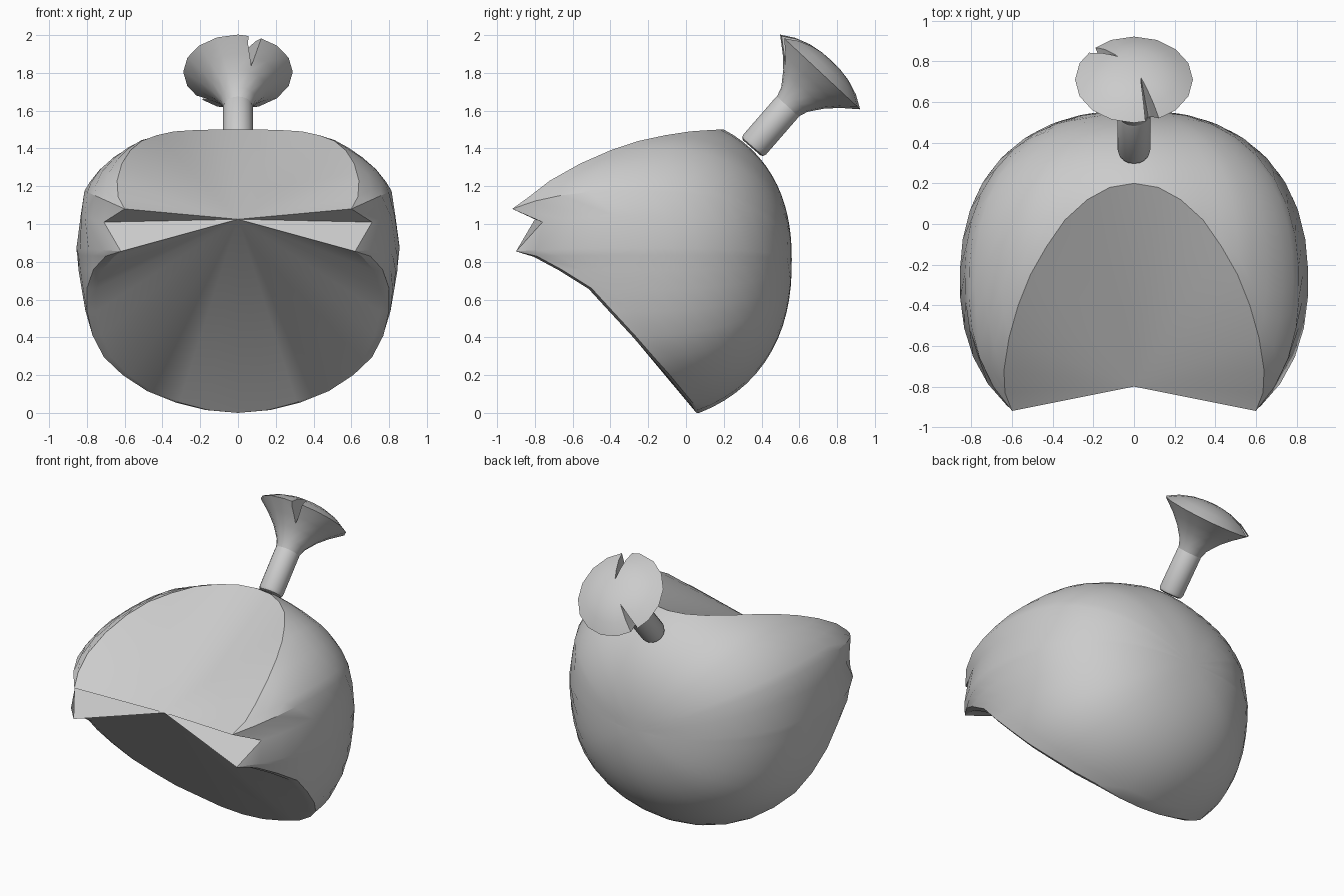
import bpy, bmesh, math
from mathutils import Vector, Matrix

if "Cube" in bpy.data.objects:
    bpy.data.objects.remove(bpy.data.objects["Cube"])

grey = bpy.data.materials.new("light_grey")
grey.use_nodes = True
grey.diffuse_color = (0.6, 0.6, 0.6, 1)
grey.node_tree.nodes["Principled BSDF"].inputs["Base Color"].default_value = (0.6, 0.6, 0.6, 1)


def finish(bm, name, matrix=None):
    """Turn a bmesh into a grey object."""
    bmesh.ops.recalc_face_normals(bm, faces=bm.faces[:])
    mesh = bpy.data.meshes.new(name)
    bm.to_mesh(mesh)
    bm.free()
    obj = bpy.data.objects.new(name, mesh)
    bpy.context.collection.objects.link(obj)
    mesh.materials.append(grey)
    if matrix:
        obj.matrix_world = matrix
    return obj


def smooth(obj, degrees):
    bpy.ops.object.select_all(action='DESELECT')
    obj.select_set(True)
    bpy.context.view_layer.objects.active = obj
    bpy.ops.object.shade_smooth_by_angle(angle=math.radians(degrees))


def bridge(bm, a, b):
    n = len(a)
    for i in range(n):
        j = (i + 1) % n
        corners = list(dict.fromkeys((a[i], a[j], b[j], b[i])))
        if len(corners) > 2:
            bm.faces.new(corners)


def lathe(bm, profile, sides):
    """Revolve (radius, height) points about z; radius 0 makes a tip."""
    rings = []
    for r, z in profile:
        if r == 0:
            rings.append([bm.verts.new((0, 0, z))] * sides)
        else:
            rings.append([bm.verts.new((r * math.cos(math.tau * i / sides),
                                        r * math.sin(math.tau * i / sides), z))
                          for i in range(sides)])
    for a, b in zip(rings, rings[1:]):
        bridge(bm, a, b)


# Rounded body: one half of its front rim, from top centre to bottom centre
top_rim = [(0, .20, 1.5), (.12, .18, 1.5), (.23, .12, 1.497), (.34, .02, 1.49),
           (.43, -.11, 1.47), (.51, -.25, 1.44), (.57, -.40, 1.39), (.615, -.56, 1.32),
           (.64, -.72, 1.23), (.635, -.83, 1.145), (.6, -.92, 1.08)]
notch = [(.71, -.76, 1.01)]
low_rim = [(.62, -.9, .855), (.70, -.79, .83), (.765, -.66, .76), (.80, -.50, .66),
           (.80, -.39, .54), (.77, -.27, .41), (.71, -.17, .295), (.61, -.085, .2),
           (.48, -.015, .115), (.33, .035, .055), (.17, .06, .015), (0, .07, 0)]
half = top_rim + notch + low_rim
rim = half + [(-x, y, z) for x, y, z in half[-2:0:-1]]
center = Vector((0, -.26, .81))
axes = (.85, .82, .82)
POWER = 2.3


def ball_radius(d):
    return sum((abs(c) / a) ** POWER for c, a in zip(d, axes)) ** (-1 / POWER)


bm = bmesh.new()
STEPS = 14
rings = []
for step in range(STEPS):
    t = step / STEPS
    ring = []
    for p in rim:
        v = Vector(p) - center
        d = v.normalized()
        swell = v.length / ball_radius(d)
        around = math.atan2(d.z, d.x)
        polar = math.acos(d.y) * (1 - t)
        d = Vector((math.sin(polar) * math.cos(around), math.cos(polar),
                    math.sin(polar) * math.sin(around)))
        ring.append(bm.verts.new(center + d * ball_radius(d) * (1 + (swell - 1) * (1 - t) ** 2)))
    rings.append(ring)
rings.append([bm.verts.new(center + Vector((0, axes[1], 0)))] * len(rim))
for a, b in zip(rings, rings[1:]):
    bridge(bm, a, b)

# Narrow lip inside the lower rim, then front faces meeting in the middle
first = len(top_rim) + len(notch)
last = len(rim) - first
inner = list(rings[0])
for i in range(first + 1, last):
    x, y, z = rim[i]
    inner[i] = bm.verts.new((x * .94, y - .015, z - .004 * (z > .1)))
bridge_pairs = range(first, last)
for i in bridge_pairs:
    corners = list(dict.fromkeys((rings[0][i], rings[0][i + 1], inner[i + 1], inner[i])))
    if len(corners) > 2:
        bm.faces.new(corners)
middle = bm.verts.new((0, -.8, 1.025))
for i in range(len(rim)):
    bm.faces.new((inner[i], inner[(i + 1) % len(rim)], middle))
smooth(finish(bm, "rounded_body"), 30)

# Pin
tilt = Matrix.Rotation(-math.radians(41), 4, 'X')
bm = bmesh.new()
lathe(bm, [(0, -.155), (.06, -.155), (.074, -.148), (.08, -.13),
           (.08, .13), (.074, .148), (.06, .155), (0, .155)], 16)
smooth(finish(bm, "tilted_pin", Matrix.Translation((0, .45, 1.52)) @ tilt), 40)

# Flared knob with a domed cap
place = Matrix.Translation((0, .71, 1.805)) @ Matrix.Rotation(-math.radians(43), 4, 'X')
bm = bmesh.new()
lathe(bm, [(0, -.26), (.075, -.26), (.095, -.2), (.15, -.125), (.21, -.065), (.29, 0),
           (.22, .042), (.14, .07), (.07, .082), (0, .085)], 16)
knob = finish(bm, "flared_knob", place)

# Two wedge cuts in the knob
wedges = [
    [(.03, -.05, .1), (.07, -.4, .1), (.19, -.4, .1), (.07, -.15, -.1), (.07, -.4, -.12)],
    [(-.07, .08, .1), (-.25, .33, .1), (-.33, .25, .1), (-.13, .12, -.06), (-.28, .28, -.08)],
]
for points in wedges:
    bm = bmesh.new()
    bmesh.ops.convex_hull(bm, input=[bm.verts.new(p) for p in points])
    cutter = finish(bm, "wedge_cutter", place)
    cutter.hide_render = True
    mod = knob.modifiers.new("cut", 'BOOLEAN')
    mod.operation = 'DIFFERENCE'
    mod.solver = 'EXACT'
    mod.object = cutter
    bpy.ops.object.select_all(action='DESELECT')
    bpy.context.view_layer.objects.active = knob
    knob.select_set(True)
    bpy.ops.object.modifier_apply(modifier=mod.name)
    bpy.data.objects.remove(cutter)
smooth(knob, 35)
